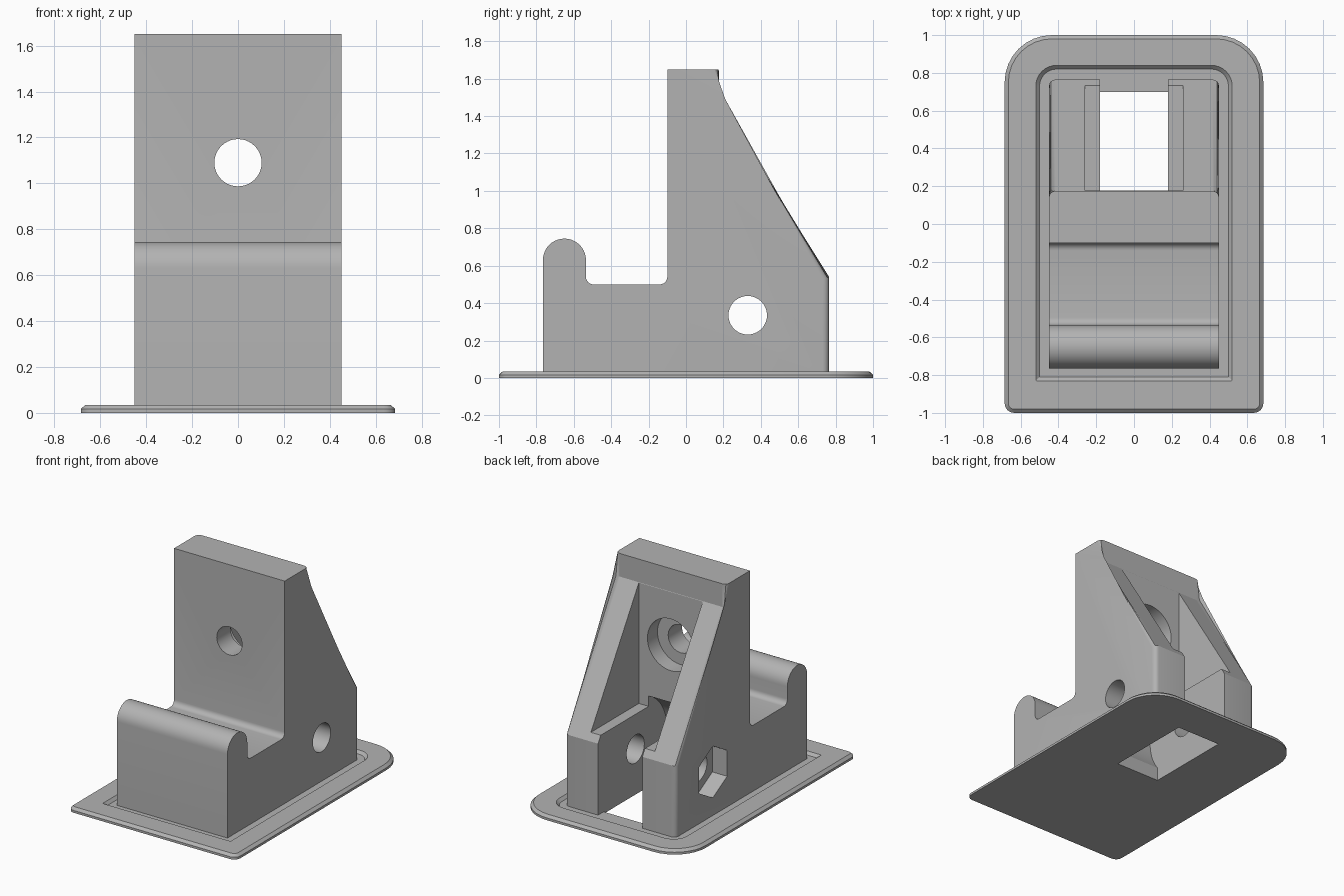
import bpy, bmesh
from math import cos, sin, pi, radians

if "Cube" in bpy.data.objects:
    bpy.data.objects.remove(bpy.data.objects["Cube"])

grey = bpy.data.materials.new("light grey")
grey.use_nodes = True
grey.diffuse_color = (0.45, 0.45, 0.45, 1)
grey.node_tree.nodes["Principled BSDF"].inputs["Base Color"].default_value = grey.diffuse_color


def arc(cx, cy, r, start, end, steps=12):
    angles = [radians(start + (end - start) * i / steps) for i in range(steps + 1)]
    return [(cx + r * cos(a), cy + r * sin(a)) for a in angles]


def finish(name, bm):
    bmesh.ops.recalc_face_normals(bm, faces=bm.faces)
    mesh = bpy.data.meshes.new(name)
    bm.to_mesh(mesh)
    bm.free()
    obj = bpy.data.objects.new(name, mesh)
    obj.data.materials.append(grey)
    bpy.context.collection.objects.link(obj)
    return obj


def loft(rings):
    """Skin a stack of equal-length rings and cap both ends."""
    bm = bmesh.new()
    loops = [[bm.verts.new(p) for p in ring] for ring in rings]
    n = len(loops[0])
    for a, b in zip(loops, loops[1:]):
        for i in range(n):
            j = (i + 1) % n
            bm.faces.new((a[i], a[j], b[j], b[i]))
    bm.faces.new(loops[0])
    bm.faces.new(loops[-1])
    return bm


def prism_x(profile, x0, x1):
    return loft([[(x, y, z) for y, z in profile] for x in (x0, x1)])


def prism_y(profile, y0, y1):
    return loft([[(x, y, z) for x, z in profile] for y in (y0, y1)])


def box(y0, y1, z0, z1):
    return [(y0, z0), (y1, z0), (y1, z1), (y0, z1)]


def cut(target, name, bm):
    cutter = finish(name, bm)
    cutter.hide_render = True
    mod = target.modifiers.new(name, "BOOLEAN")
    mod.operation, mod.solver, mod.object = "DIFFERENCE", "EXACT", cutter
    bpy.context.view_layer.objects.active = target
    bpy.ops.object.modifier_apply(modifier=name)
    bpy.data.objects.remove(cutter)


def plate_ring(z, hx, front, back, r_front, r_back):
    """Rectangle with large back corners and small front corners."""
    f, b = front + r_front, back - r_back
    pts = arc(hx - r_back, b, r_back, 0, 90, 8) + arc(r_back - hx, b, r_back, 90, 180, 8)
    pts += arc(r_front - hx, f, r_front, 180, 270, 4) + arc(hx - r_front, f, r_front, 270, 360, 4)
    return [(x, y, z) for x, y in pts]


# Base plate with chamfered rim and shallow recess
base_plate = finish("base_plate", loft([
    plate_ring(0, 0.685, -1, 1, 0.05, 0.25),
    plate_ring(0.017, 0.685, -1, 1, 0.05, 0.25),
    plate_ring(0.035, 0.665, -0.98, 0.98, 0.03, 0.23),
    plate_ring(0.035, 0.52, -0.83, 0.84, 0.004, 0.11),
    plate_ring(0.015, 0.50, -0.81, 0.82, 0.003, 0.09),
]))

# Bracket body: rounded front lip, saddle, upright wall and sloped back
profile = [(-0.765, 0.012), (0.765, 0.012), (0.765, 0.54), (0.175, 1.48), (0.175, 1.65), (-0.1, 1.65)]
profile += arc(-0.14, 0.54, 0.04, 0, -90, 6)
profile += arc(-0.495, 0.54, 0.04, 270, 180, 6)
profile += arc(-0.65, 0.63, 0.115, 0, 180, 20)
body = prism_x(profile, -0.45, 0.45)
back_edges = [e for e in body.edges
              if abs(e.verts[0].co.x - e.verts[1].co.x) < 0.001
              and min(v.co.y for v in e.verts) > 0.17
              and abs(e.verts[0].co.z - e.verts[1].co.z) > 0.01]
bmesh.ops.bevel(body, geom=back_edges, offset=0.035, segments=4, profile=0.5, affect="EDGES")
bracket_body = finish("bracket_body", body)

# Pocket between the ribs and lever slot with a round front end
cut(bracket_body, "rib_pocket", prism_x(box(0.1765, 1.1, 0.59, 1.55), -0.26, 0.26))
slot = [(1.1, -0.1), (1.1, 0.70)] + arc(0.33, 0.33, 0.37, 90, 218, 20) + [(0.04, -0.1)]
cut(bracket_body, "lever_slot", prism_x(slot, -0.18, 0.18))
cut(base_plate, "plate_opening", prism_x(box(0.04, 0.70, -0.1, 0.2), -0.18, 0.18))

# Pivot hole with a hexagonal nut seat
cut(bracket_body, "pivot_hole", prism_x(arc(0.33, 0.335, 0.103, 0, 351, 39), -0.6, 0.6))
cut(bracket_body, "nut_seat", prism_x(arc(0.33, 0.335, 0.19, 30, 330, 5), -0.6, -0.33))

# Screw hole with a counterbore behind it
cut(bracket_body, "screw_hole", prism_y(arc(0, 1.09, 0.103, 0, 351, 39), -0.3, 0.5))
cut(bracket_body, "counterbore", prism_y(arc(0, 1.09, 0.19, 0, 354, 59), 0.06, 0.5))

# Smooth curved surfaces while keeping hard edges
for obj in (base_plate, bracket_body):
    bpy.ops.object.select_all(action="DESELECT")
    obj.select_set(True)
    bpy.context.view_layer.objects.active = obj
    bpy.ops.object.shade_smooth_by_angle(angle=pi / 6)
